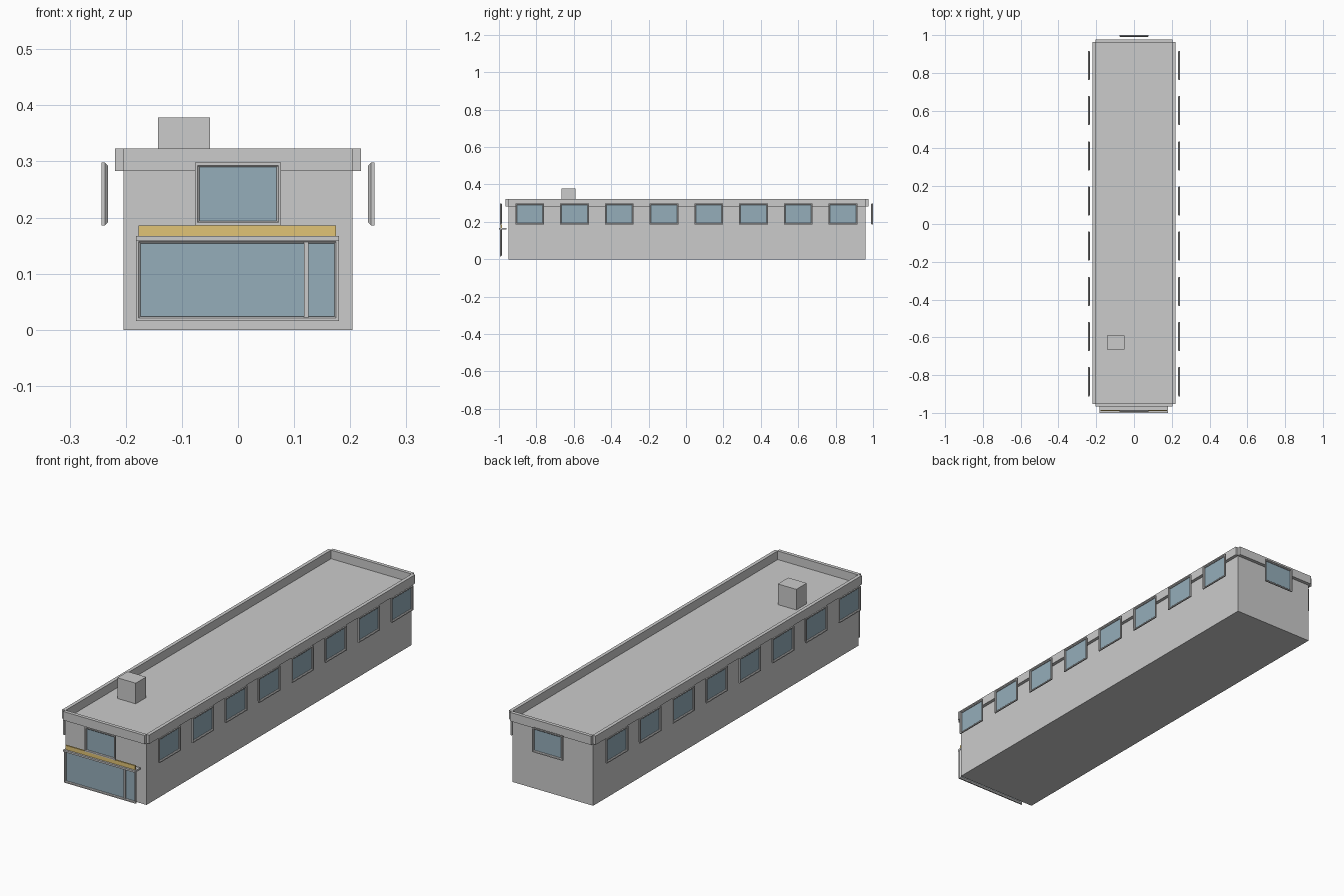
import bpy, bmesh, math
from mathutils import Matrix

if "Cube" in bpy.data.objects:
    bpy.data.objects.remove(bpy.data.objects["Cube"])


def material(name, color):
    m = bpy.data.materials.new(name)
    m.diffuse_color = (*color, 1)
    m.use_nodes = True
    m.node_tree.nodes["Principled BSDF"].inputs["Base Color"].default_value = m.diffuse_color
    return m


glass = material("glass_blue", (0.30, 0.42, 0.49))
gold = material("gold", (0.75, 0.55, 0.18))


def finish(name, bm, mat=None):
    bmesh.ops.recalc_face_normals(bm, faces=bm.faces)
    me = bpy.data.meshes.new(name)
    bm.to_mesh(me)
    bm.free()
    ob = bpy.data.objects.new(name, me)
    bpy.context.collection.objects.link(ob)
    if mat:
        me.materials.append(mat)
    return ob


def box(name, x, y, z, mat=None):
    bm = bmesh.new()
    size = [b - a for a, b in (x, y, z)]
    mid = [(a + b) / 2 for a, b in (x, y, z)]
    bmesh.ops.create_cube(bm, size=1, matrix=Matrix.Translation(mid) @ Matrix.Diagonal((*size, 1)))
    return finish(name, bm, mat)


def window(name, w, h, center, angle):
    """Tapered frame around a recessed pane; built facing -y, then turned about z."""
    bm = bmesh.new()
    rings = []
    # inset from the outer rectangle, distance behind the front
    for inset, depth in ((0.005, 0.011), (0, 0.006), (0, 0), (0.005, 0), (0.008, 0.003), (0.008, 0.011)):
        a, b = w / 2 - inset, h / 2 - inset
        rings.append([bm.verts.new((sx * a, depth, sz * b))
                      for sx, sz in ((-1, -1), (1, -1), (1, 1), (-1, 1))])
    for r, s in zip(rings, rings[1:] + rings[:1]):
        for i in range(4):
            j = (i + 1) % 4
            bm.faces.new((r[i], r[j], s[j], s[i]))
    place = Matrix.Translation(center) @ Matrix.Rotation(angle, 4, 'Z')
    frame = finish(name + "_frame", bm)
    a, b = w / 2 - 0.008, h / 2 - 0.008
    pane = box(name + "_pane", (-a, a), (0.006, 0.010), (-b, b), glass)
    frame.data.transform(place)
    pane.data.transform(place)


# Long hall and its flat roof
box("building_body", (-0.204, 0.204), (-0.95, 0.96), (0, 0.284))

# Parapet strips, leaving the corners notched
for side in (-1, 1):
    x = sorted((side * 0.203, side * 0.219))
    box("parapet_side", x, (-0.953, 0.963), (0.283, 0.323))
box("parapet_front", (-0.205, 0.205), (-0.966, -0.95), (0.283, 0.323))
box("parapet_back", (-0.205, 0.205), (0.96, 0.976), (0.283, 0.323))

# Roof vent
box("roof_vent", (-0.143, -0.05), (-0.665, -0.59), (0.283, 0.378))

# Rows of side windows
for i in range(8):
    y = -0.835 + 0.2392 * i
    window("right_window", 0.154, 0.112, (0.243, y, 0.242), math.pi / 2)
    window("left_window", 0.154, 0.112, (-0.243, y, 0.242), -math.pi / 2)

# End windows
window("front_window", 0.154, 0.112, (0, -0.995, 0.242), 0)
window("back_window", 0.154, 0.112, (0, 1.0, 0.242), math.pi)

# Shop front with divider, ledge and sign band
window("shop_window", 0.362, 0.146, (-0.001, -0.994, 0.089), 0)
box("shop_divider", (0.118, 0.126), (-0.993, -0.983), (0.02, 0.158))
box("shop_ledge", (-0.182, 0.18), (-1.0, -0.96), (0.159, 0.167))
box("sign_band", (-0.177, 0.175), (-0.991, -0.984), (0.166, 0.186), gold)
